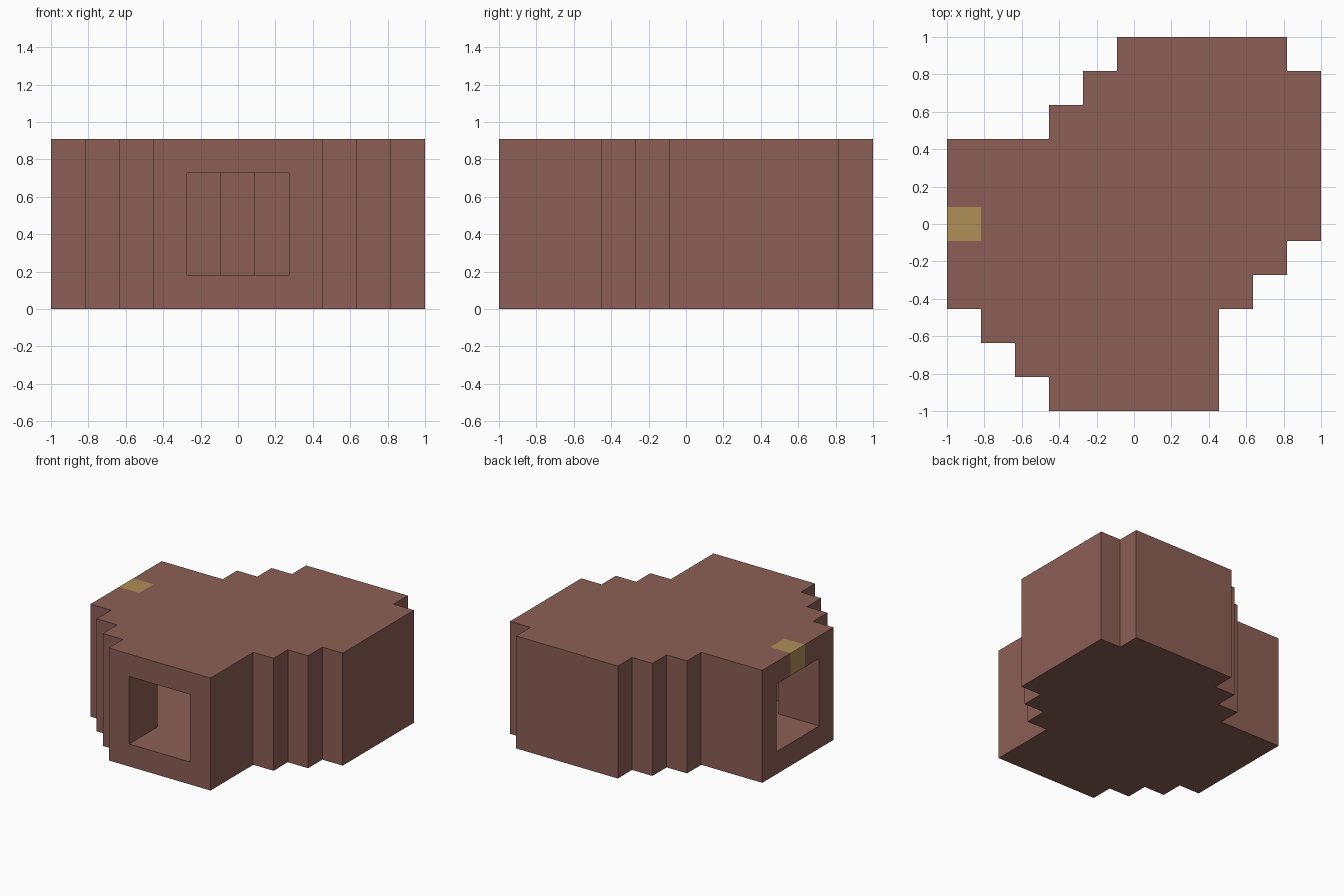
import bpy
import bmesh

default = bpy.data.objects.get("Cube")
if default:
    bpy.data.objects.remove(default, do_unlink=True)

CELL = 2 / 11  # the plan sits on an 11 x 11 block grid


def material(name, rgb):
    mat = bpy.data.materials.new(name)
    colour = (*rgb, 1)
    mat.use_nodes = True
    mat.diffuse_color = colour
    bsdf = next(n for n in mat.node_tree.nodes if n.type == 'BSDF_PRINCIPLED')
    bsdf.inputs["Base Color"].default_value = colour
    return mat


def stepped_prism(name, runs, bottom, top, mat):
    """Extrude a stepped plan given as (y start, y end, x start, x end) in blocks."""
    right = [p for y0, y1, x0, x1 in runs for p in ((x1, y0), (x1, y1))]
    left = [p for y0, y1, x0, x1 in reversed(runs) for p in ((x0, y1), (x0, y0))]
    outline = list(dict.fromkeys(right + left))
    bm = bmesh.new()
    verts = [bm.verts.new((x * CELL - 1, y * CELL - 1, bottom * CELL)) for x, y in outline]
    base = bm.faces.new(verts)
    walls = bmesh.ops.extrude_face_region(bm, geom=[base], use_keep_orig=True)
    raised = [g for g in walls["geom"] if isinstance(g, bmesh.types.BMVert)]
    bmesh.ops.translate(bm, verts=raised, vec=(0, 0, (top - bottom) * CELL))
    bmesh.ops.dissolve_limit(bm, angle_limit=0.01, verts=bm.verts[:], edges=bm.edges[:])
    bmesh.ops.recalc_face_normals(bm, faces=bm.faces[:])
    mesh = bpy.data.meshes.new(name)
    bm.to_mesh(mesh)
    bm.free()
    mesh.materials.append(mat)
    obj = bpy.data.objects.new(name, mesh)
    bpy.context.collection.objects.link(obj)
    return obj


def carve(target, cutter):
    mod = target.modifiers.new("carve", 'BOOLEAN')
    mod.operation = 'DIFFERENCE'
    mod.solver = 'EXACT'
    mod.object = cutter
    bpy.context.view_layer.objects.active = target
    bpy.ops.object.modifier_apply(modifier=mod.name)
    bpy.data.objects.remove(cutter, do_unlink=True)


brown = material("clay brown", (0.262, 0.114, 0.090))
gold = material("dull gold", (0.43, 0.275, 0.092))

# Outer shell: two arms joining in a stepped bend
shell = stepped_prism("tunnel_shell", [
    (0, 1, 3, 8), (1, 2, 2, 8), (2, 3, 1, 8), (3, 4, 0, 9), (4, 5, 0, 10),
    (5, 8, 0, 11), (8, 9, 3, 11), (9, 10, 4, 11), (10, 11, 5, 10)], 0, 5, brown)

# Hollow passage, open at the front and at one side
passage = stepped_prism("passage_cutter", [
    (-1, 2, 4, 7), (2, 3, 3, 7), (3, 4, 2, 7), (4, 5, -1, 8), (5, 6, -1, 9),
    (6, 7, -1, 10), (7, 8, 4, 10), (8, 9, 5, 10), (9, 10, 6, 9)], 1, 4, brown)
carve(shell, passage)

# Gold block set into the roof above the side doorway
notch = stepped_prism("notch_cutter", [(5, 6, -1, 1)], 3.5, 6, brown)
carve(shell, notch)
stepped_prism("marker_block", [(5, 6, 0, 1)], 4, 5, gold)
